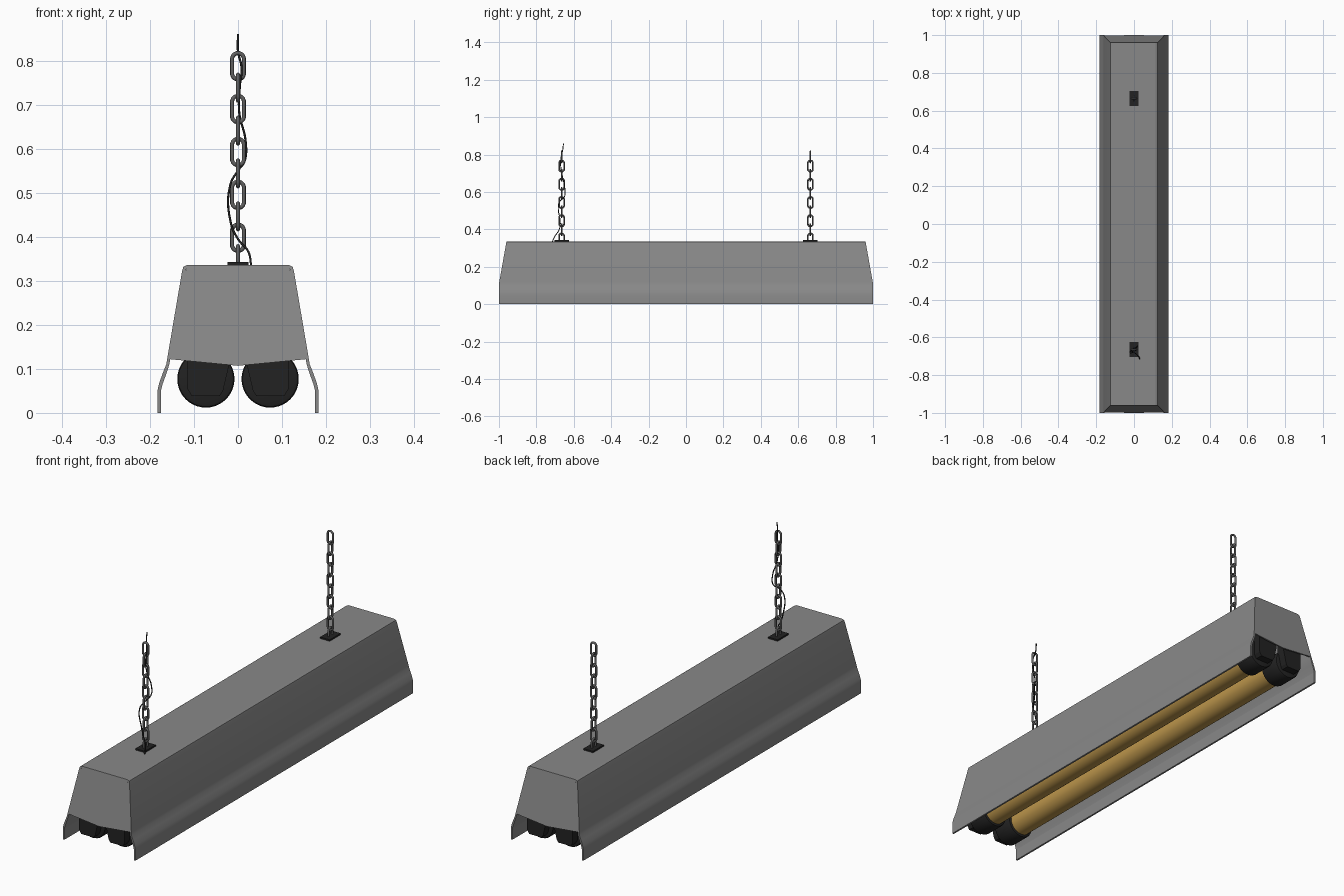
import bpy, bmesh, math
from mathutils import Vector

if "Cube" in bpy.data.objects:
    bpy.data.objects.remove(bpy.data.objects["Cube"])


def material(name, rgb):
    m = bpy.data.materials.new(name)
    m.diffuse_color = (*rgb, 1)
    m.use_nodes = True
    m.node_tree.nodes["Principled BSDF"].inputs["Base Color"].default_value = m.diffuse_color
    return m


GREY = material("grey painted metal", (0.25, 0.25, 0.25))
STEEL = material("dark chain steel", (0.12, 0.12, 0.12))
BLACK = material("black plastic", (0.016, 0.016, 0.016))
AMBER = material("amber tube", (0.50, 0.30, 0.07))


def finish(ob, mat, angle=30):
    ob.data.materials.clear()
    ob.data.materials.append(mat)
    bpy.ops.object.select_all(action='DESELECT')
    ob.select_set(True)
    bpy.context.view_layer.objects.active = ob
    bpy.ops.object.shade_smooth_by_angle(angle=math.radians(angle))
    return ob


def prism(name, outline, y0, y1, mat):
    """Extrude an (x, z) outline along y; y0 and y1 are functions of z."""
    bm = bmesh.new()
    a = [bm.verts.new((x, y0(z), z)) for x, z in outline]
    b = [bm.verts.new((x, y1(z), z)) for x, z in outline]
    n = len(a)
    bm.faces.new(a)
    bm.faces.new(b[::-1])
    for i in range(n):
        bm.faces.new((a[i], b[i], b[(i + 1) % n], a[(i + 1) % n]))
    bmesh.ops.recalc_face_normals(bm, faces=bm.faces)
    bmesh.ops.triangulate(bm, faces=[f for f in bm.faces if len(f.verts) > 4])
    me = bpy.data.meshes.new(name)
    bm.to_mesh(me)
    bm.free()
    ob = bpy.data.objects.new(name, me)
    bpy.context.collection.objects.link(ob)
    return finish(ob, mat, 14)


def wire(name, paths, radius, mat, cyclic, kind='POLY'):
    """Round wire along one or more point paths, turned into a mesh."""
    cu = bpy.data.curves.new(name, 'CURVE')
    cu.dimensions = '3D'
    cu.bevel_depth = radius
    cu.bevel_resolution = 2
    cu.resolution_u = 6
    cu.use_fill_caps = True
    for pts in paths:
        s = cu.splines.new(kind)
        if kind == 'BEZIER':
            s.bezier_points.add(len(pts) - 1)
            for p, co in zip(s.bezier_points, pts):
                p.co = co
                p.handle_left_type = p.handle_right_type = 'AUTO'
        else:
            s.points.add(len(pts) - 1)
            for p, co in zip(s.points, pts):
                p.co = (*co, 1)
        s.use_cyclic_u = cyclic
    ob = bpy.data.objects.new(name, cu)
    bpy.context.collection.objects.link(ob)
    bpy.ops.object.select_all(action='DESELECT')
    ob.select_set(True)
    bpy.context.view_layer.objects.active = ob
    bpy.ops.object.convert(target='MESH')
    return finish(bpy.context.object, mat, 50)


def rod(name, x, y, z, r, length, mat, bevel=0):
    bpy.ops.mesh.primitive_cylinder_add(vertices=40, radius=r, depth=length,
                                        location=(x, y, z), rotation=(math.pi / 2, 0, 0))
    ob = bpy.context.object
    ob.name = name
    if bevel:
        mod = ob.modifiers.new("rounded rim", 'BEVEL')
        mod.width, mod.segments = bevel, 2
        bpy.ops.object.modifier_apply(modifier=mod.name)
    return finish(ob, mat)


def end_y(z):
    """Half length of the shade: straight below, leaning in above."""
    return 1.0 if z <= 0.11 else 1.0 - 0.04 * (z - 0.11) / 0.225


# Shade: folded sheet with flared skirts
outer = [(0.183, 0), (0.183, 0.05), (0.179, 0.068), (0.171, 0.09), (0.163, 0.11),
         (0.161, 0.122), (0.127, 0.322), (0.124, 0.332), (0.115, 0.336)]
inner = [(0.175, 0), (0.175, 0.05), (0.171, 0.066), (0.163, 0.088), (0.156, 0.11),
         (0.154, 0.122), (0.120, 0.320), (0.118, 0.326), (0.113, 0.329)]


def arch(half):
    return half + [(-x, z) for x, z in half[::-1]]


prism("shade", arch(outer) + arch(inner)[::-1], lambda z: -end_y(z), end_y, GREY)

# End plates with a shallow V lower edge
plate = [(0.155, 0.122), (0.121, 0.320), (0.114, 0.331)]
plate = arch(plate) + [(0, 0.107)]
for side, label in ((-1, "front"), (1, "back")):
    prism(label + "_end_plate", plate, lambda z: side * end_y(z),
          lambda z: side * (end_y(z) - 0.007), GREY)

# Tubes with a socket cap and a tapered holder at each end
for sx, label in ((-1, "left"), (1, "right")):
    x = sx * 0.073
    rod(label + "_tube", x, 0, 0.077, 0.054, 1.76, AMBER)
    holder = [(sx * px, pz) for px, pz in ((0.115, 0.15), (0.115, 0.055), (0.105, 0.038),
                                           (0.042, 0.038), (0.034, 0.05), (0.02, 0.11), (0.02, 0.15))]
    for sy, end in ((-1, "front"), (1, "back")):
        rod(f"{label}_{end}_cap", x, sy * 0.895, 0.077, 0.065, 0.10, BLACK, 0.008)
        prism(f"{label}_{end}_holder", holder, lambda z: sy * 0.94, lambda z: sy * 0.98, BLACK)

# Hanging chains and their mounting plates
for y, label in ((-0.665, "front"), (0.665, "back")):
    bpy.ops.mesh.primitive_cube_add(size=1, location=(0, y, 0.338))
    base = bpy.context.object
    base.name = label + "_chain_plate"
    base.scale = (0.048, 0.078, 0.010)
    bpy.ops.object.transform_apply(location=False, scale=True)
    finish(base, BLACK)
    links = []
    for i in range(10):
        zc = 0.349 + i * 0.0487
        link = []
        for k in range(16):
            a = 2 * math.pi * (k + 0.5) / 16
            u = 0.0135 * math.cos(a)
            w = 0.0135 * math.sin(a) + math.copysign(0.0165, math.sin(a))
            link.append(Vector((u, y, zc + w)) if i % 2 else Vector((0, y + u, zc + w)))
        links.append(link)
    wire(label + "_chain", links, 0.0046, STEEL, True)

# Power cable winding up the front chain
cable = [(0.03, -0.715, 0.334), (0.024, -0.70, 0.365), (0.0, -0.68, 0.395), (-0.016, -0.672, 0.43),
         (-0.017, -0.683, 0.52), (0.0, -0.675, 0.55), (0.016, -0.65, 0.575), (0.017, -0.648, 0.62),
         (0.003, -0.66, 0.68), (0.004, -0.67, 0.74), (0.008, -0.668, 0.785),
         (0.0, -0.66, 0.82), (0.0, -0.655, 0.86)]
wire("power_cable", [cable], 0.0025, BLACK, False, 'BEZIER')
